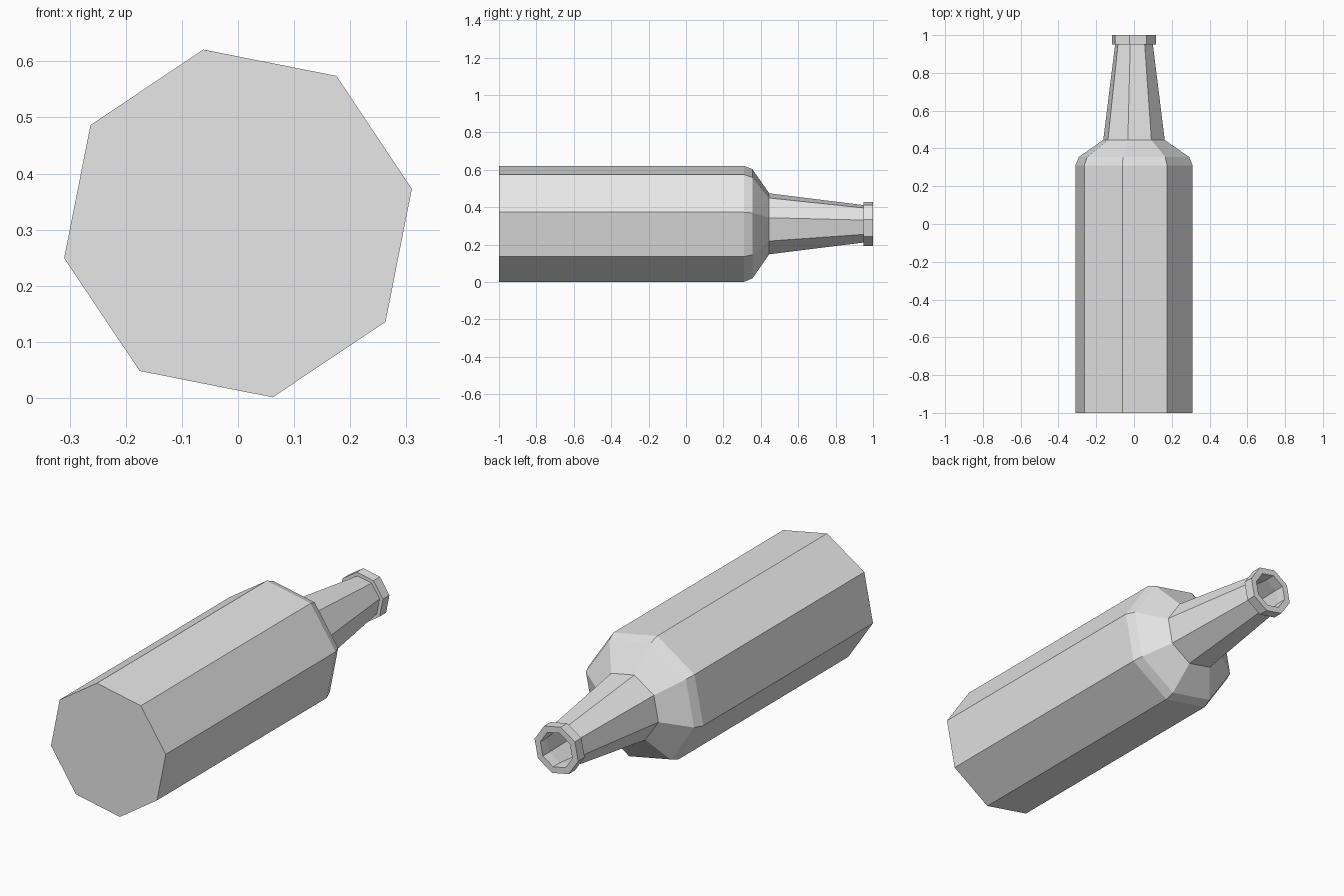
import bpy, bmesh, math

cube = bpy.data.objects.get("Cube")
if cube:
    bpy.data.objects.remove(cube, do_unlink=True)

SIDES = 8
PHASE = math.radians(11.3)
AXIS_HEIGHT = 0.311

grey = bpy.data.materials.new("plain grey")
grey.use_nodes = True
colour = (0.8, 0.8, 0.8, 1)
grey.diffuse_color = colour
grey.node_tree.nodes["Principled BSDF"].inputs["Base Color"].default_value = colour


def lathe(name, profile):
    """Sweep (radius, y) points around the lying bottle's axis, capping both ends."""
    bm = bmesh.new()
    rings = []
    for radius, y in profile:
        angles = [PHASE + math.tau * i / SIDES for i in range(SIDES)]
        rings.append([bm.verts.new((radius * math.cos(a), y,
                                    AXIS_HEIGHT + radius * math.sin(a))) for a in angles])
    for a, b in zip(rings, rings[1:]):
        for i in range(SIDES):
            j = (i + 1) % SIDES
            bm.faces.new((a[i], a[j], b[j], b[i]))
    bm.faces.new(rings[0])
    bm.faces.new(rings[-1])
    bmesh.ops.recalc_face_normals(bm, faces=bm.faces)
    mesh = bpy.data.meshes.new(name)
    bm.to_mesh(mesh)
    bm.free()
    mesh.materials.append(grey)
    obj = bpy.data.objects.new(name, mesh)
    bpy.context.collection.objects.link(obj)
    return obj


# Outer wall from base to lip, then the hollow inside back down to the floor
outside = [(0.316, -1), (0.316, 0.31), (0.298, 0.355), (0.166, 0.445),
           (0.102, 0.95), (0.12, 0.95), (0.12, 1)]
inside = [(0.088, 1), (0.088, 0.95), (0.146, 0.44), (0.278, 0.34),
          (0.295, 0.3), (0.295, -0.98)]
lathe("bottle", outside + inside)
